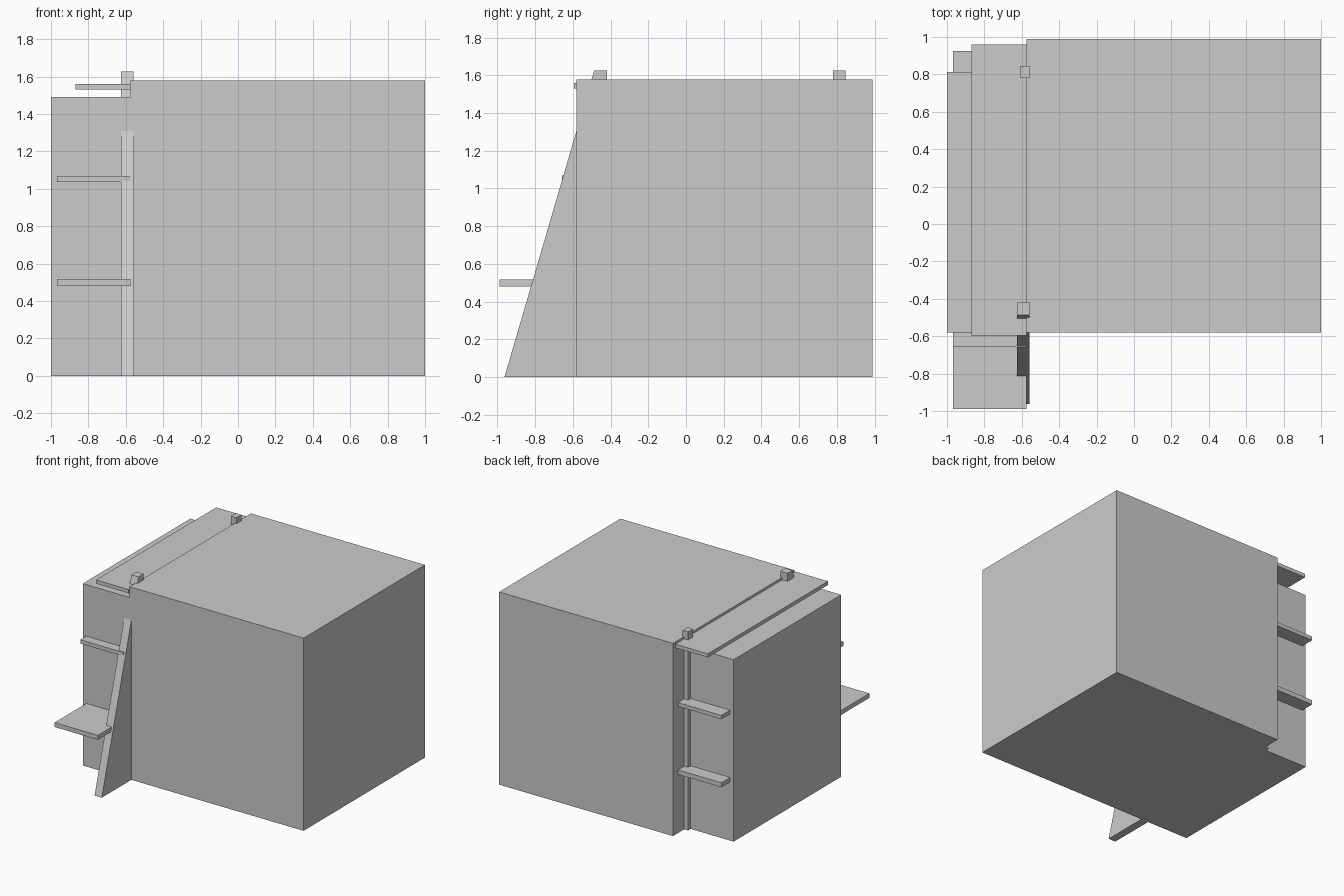
import bpy, bmesh

if "Cube" in bpy.data.objects:
    bpy.data.objects.remove(bpy.data.objects["Cube"])


def prism(name, profile, x0, x1):
    """Extrude a (y, z) profile from x0 to x1."""
    bm = bmesh.new()
    face = bm.faces.new([bm.verts.new((x0, y, z)) for y, z in profile])
    ext = bmesh.ops.extrude_face_region(bm, geom=[face])["geom"]
    bmesh.ops.translate(bm, vec=(x1 - x0, 0, 0),
                        verts=[v for v in ext if isinstance(v, bmesh.types.BMVert)])
    bmesh.ops.recalc_face_normals(bm, faces=bm.faces)
    mesh = bpy.data.meshes.new(name)
    bm.to_mesh(mesh)
    bm.free()
    obj = bpy.data.objects.new(name, mesh)
    bpy.context.collection.objects.link(obj)
    return obj


def box(name, x, y, z):
    return prism(name, [(y[0], z[0]), (y[1], z[0]), (y[1], z[1]), (y[0], z[1])], *x)


# Large block with a lower, shorter block fused to its left side
main_block = box("main_block", (-0.575, 1.0), (-0.58, 0.99), (0, 1.578))
side_block = box("side_block", (-1.0, -0.4), (-0.58, 0.812), (0, 1.49))
union = main_block.modifiers.new("fuse_side_block", 'BOOLEAN')
union.operation = 'UNION'
union.solver = 'EXACT'
union.object = side_block
bpy.context.view_layer.objects.active = main_block
bpy.ops.object.modifier_apply(modifier=union.name)
bpy.data.objects.remove(side_block)

# Tapered front leg: sloping front edge, upright back edge
prism("front_leg", [(-0.963, 0), (-0.42, 0), (-0.42, 1.626), (-0.487, 1.626)],
      -0.625, -0.56)

# Slim upright at the back
box("back_post", (-0.61, -0.56), (0.78, 0.845), (0, 1.626))

# Shelves: left end, front, back, bottom, top
shelves = {
    "lower_shelf": (-0.968, -0.99, 0.925, 0.48, 0.517),
    "middle_shelf": (-0.968, -0.658, 0.925, 1.037, 1.068),
    "top_shelf": (-0.87, -0.595, 0.96, 1.53, 1.56),
}
for name, (left, front, back, low, high) in shelves.items():
    box(name, (left, -0.576), (front, back), (low, high))
